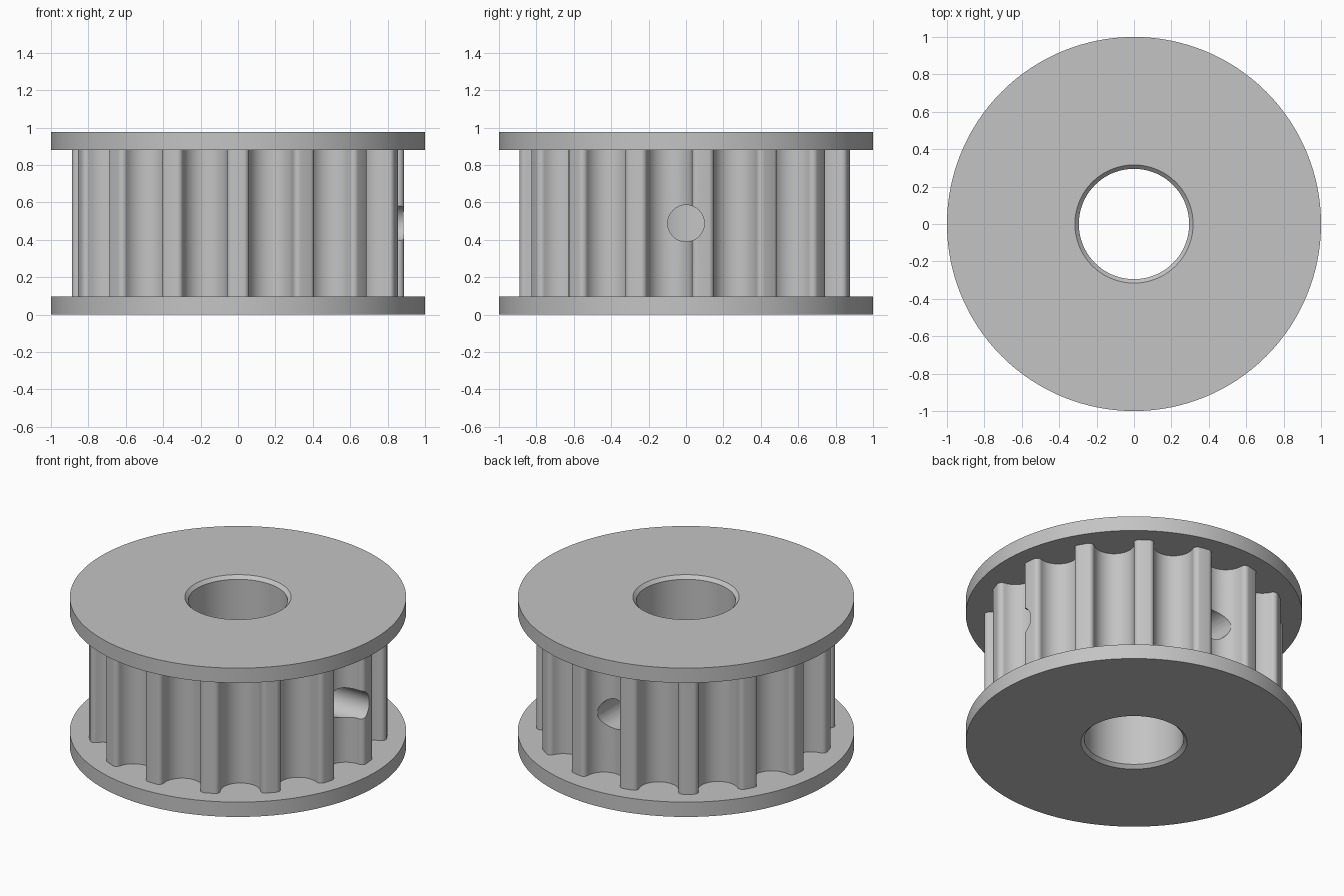
import bpy, bmesh
from math import pi, cos, sin, acos, atan2, radians
from mathutils import Matrix, Vector

if "Cube" in bpy.data.objects:
    bpy.data.objects.remove(bpy.data.objects["Cube"])

HEIGHT, FLANGE, BORE, CHAMFER = 0.976, 0.097, 0.295, 0.021
TEETH, TIP_R = 15, 0.89
GROOVE_C, GROOVE_R, FILLET = 0.85, 0.12, 0.03
HOLE_R = 0.098

metal = bpy.data.materials.new("light grey metal")
metal.use_nodes = True
grey = (0.55, 0.55, 0.55, 1)
metal.diffuse_color = grey
metal.node_tree.nodes["Principled BSDF"].inputs["Base Color"].default_value = grey


def make_object(name, bm):
    bmesh.ops.recalc_face_normals(bm, faces=bm.faces)
    mesh = bpy.data.meshes.new(name)
    bm.to_mesh(mesh)
    bm.free()
    mesh.materials.append(metal)
    obj = bpy.data.objects.new(name, mesh)
    bpy.context.collection.objects.link(obj)
    return obj


def activate(obj):
    bpy.ops.object.select_all(action='DESELECT')
    obj.select_set(True)
    bpy.context.view_layer.objects.active = obj


def smooth(obj):
    activate(obj)
    bpy.ops.object.shade_smooth_by_angle(angle=radians(30))


def lathe(name, profile, steps=128):
    """Spin a closed (radius, z) profile around the z axis."""
    bm = bmesh.new()
    verts = [bm.verts.new((r, 0, z)) for r, z in profile]
    edges = [bm.edges.new((v, verts[i - 1])) for i, v in enumerate(verts)]
    bmesh.ops.spin(bm, geom=verts + edges, cent=(0, 0, 0), axis=(0, 0, 1),
                   angle=2 * pi, steps=steps, use_merge=True)
    bmesh.ops.remove_doubles(bm, verts=bm.verts, dist=1e-5)
    return make_object(name, bm)


def cylinder(name, radius, depth, matrix, segments):
    bm = bmesh.new()
    bmesh.ops.create_cone(bm, cap_ends=True, segments=segments, radius1=radius,
                          radius2=radius, depth=depth, matrix=matrix)
    return make_object(name, bm)


def arc(centre, radius, start, end, count):
    return [centre + radius * Vector((cos(a), sin(a)))
            for a in (start + (end - start) * i / count for i in range(count + 1))]


def groove_outline():
    """One rounded groove, symmetric about +x, from tooth tip to tooth tip."""
    rim = TIP_R - FILLET
    reach = GROOVE_R + FILLET
    phi = acos((GROOVE_C**2 + rim**2 - reach**2) / (2 * GROOVE_C * rim))
    groove = Vector((GROOVE_C, 0))
    corner = rim * Vector((cos(phi), sin(phi)))
    away = corner - groove
    up = atan2(away.y, away.x)
    half = arc(corner, FILLET, phi, up - pi, 8)
    half += arc(groove, GROOVE_R, up, pi, 12)[1:]
    mirrored = [Vector((p.x, -p.y)) for p in half[:-1]]
    return mirrored + half[::-1]


# Toothed body: one groove repeated around the axis, then extruded
bm = bmesh.new()
outline = []
for k in range(TEETH):
    turn = Matrix.Rotation(pi / 2 + 2 * pi * k / TEETH, 2)
    outline += [turn @ p for p in groove_outline()]
face = bm.faces.new([bm.verts.new((p.x, p.y, FLANGE)) for p in outline])
top = bmesh.ops.extrude_face_region(bm, geom=[face])["geom"]
bmesh.ops.translate(bm, verts=[v for v in top if isinstance(v, bmesh.types.BMVert)],
                    vec=(0, 0, HEIGHT - 2 * FLANGE))
body = make_object("toothed_body", bm)

# Shaft bore and two set-screw holes, on the left and the back
mid = Matrix.Translation((0, 0, HEIGHT / 2))
across = Matrix.Translation((0, 0, 0.6))
cutters = [
    cylinder("bore_cutter", BORE, 2, mid, 128),
    cylinder("left_hole_cutter", HOLE_R, 1.2,
             mid @ Matrix.Rotation(pi / 2, 4, 'Y') @ across, 48),
    cylinder("back_hole_cutter", HOLE_R, 1.2,
             mid @ Matrix.Rotation(-pi / 2, 4, 'X') @ across, 48),
]
for cutter in cutters:
    cutter.hide_render = True
    mod = body.modifiers.new("cut", 'BOOLEAN')
    mod.operation, mod.solver, mod.object = 'DIFFERENCE', 'EXACT', cutter
    activate(body)
    bpy.ops.object.modifier_apply(modifier=mod.name)
    bpy.data.objects.remove(cutter)
smooth(body)

# Flanges: flat rings with a chamfered bore on the outer side
ring = [(BORE + CHAMFER, 0), (1, 0), (1, FLANGE), (BORE, FLANGE), (BORE, CHAMFER)]
smooth(lathe("bottom_flange", ring))
smooth(lathe("top_flange", [(r, HEIGHT - z) for r, z in ring]))
